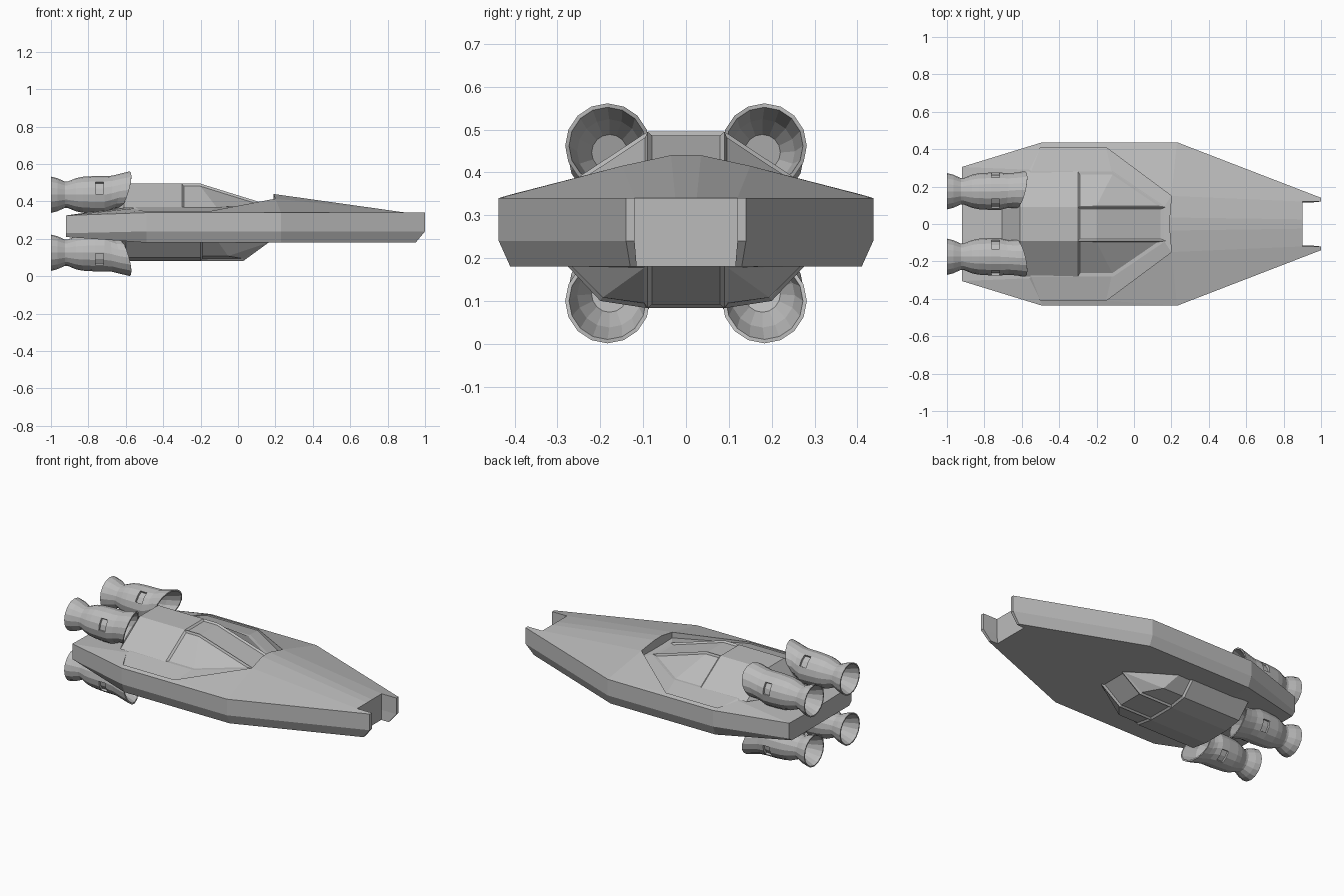
import bpy, bmesh, math

if "Cube" in bpy.data.objects:
    bpy.data.objects.remove(bpy.data.objects["Cube"])

grey = bpy.data.materials.new("hull grey")
grey.diffuse_color = (0.5, 0.5, 0.5, 1)
grey.use_nodes = True
grey.node_tree.nodes["Principled BSDF"].inputs["Base Color"].default_value = grey.diffuse_color


def finish(name, bm):
    me = bpy.data.meshes.new(name)
    bm.to_mesh(me)
    bm.free()
    me.materials.append(grey)
    ob = bpy.data.objects.new(name, me)
    bpy.context.collection.objects.link(ob)
    return ob


def flip(n):
    return n[:-1] if n.endswith("'") else n + "'"


def mirrored_shell(name, pts, faces, windows=()):
    """Half-shell points and faces mirrored in y; window groups become recessed panels."""
    bm = bmesh.new()
    v = {}
    for k, (x, y, z) in pts.items():
        v[k] = bm.verts.new((x, y, z))
        v[k + "'"] = bm.verts.new((x, -y, z))
    done = {}

    def add(names):
        key = frozenset(names)
        if key not in done:
            done[key] = bm.faces.new([v[n] for n in names])
        return done[key]

    def both(text):
        names = text.split()
        return add(names), add([flip(n) for n in names])

    for text in faces:
        both(text)
    groups = []
    for group in windows:
        pairs = [both(t) for t in group]
        left, right = {p[0] for p in pairs}, {p[1] for p in pairs}
        groups += [left] if left == right else [left, right]
    bmesh.ops.recalc_face_normals(bm, faces=bm.faces[:])
    for g in groups:
        bmesh.ops.inset_region(bm, faces=list(g), thickness=0.011, depth=-0.009,
                               use_even_offset=True)
    return finish(name, bm)


# Flat wedge hull with a notched nose and a sunken cabin deck
mirrored_shell("main_hull", {
    "O1": (-.92, .305, .325), "O2": (-.49, .437, .34), "O3": (.23, .437, .34), "O4": (1, .14, .34),
    "M1": (-.92, .305, .23), "M2": (-.49, .437, .24), "M3": (.23, .437, .24), "M4": (1, .14, .24),
    "B1": (-.92, .28, .21), "B2": (-.49, .41, .18), "B3": (.23, .41, .18), "B4": (.95, .13, .18),
    "N1": (.9, .025, .34), "N2": (.9, .12, .34), "N3": (1, .12, .34),
    "U2": (.9, .12, .24), "U3": (1, .12, .24), "V2": (.9, .115, .18), "V4": (.95, .115, .18),
    "P1": (.19, .035, .44), "P2": (.2, .15, .415), "P3": (-.15, .41, .348), "P4": (-.5, .41, .348),
    "D1": (.19, .035, .385), "D2": (.2, .15, .38), "D3": (-.15, .41, .339), "D4": (-.5, .41, .339),
    "C2": (.16, .09, .38), "C3": (-.12, .28, .37), "C4": (-.55, .28, .37),
    "Q": (-.56, .29, .362), "S": (-.71, .08, .355), "T": (-.92, .08, .32),
}, [
    "O1 O2 M2 M1", "O2 O3 M3 M2", "O3 O4 M4 M3",
    "M1 M2 B2 B1", "M2 M3 B3 B2", "M3 M4 B4 B3",
    "O4 N3 U3 M4", "M4 U3 V4 B4", "N3 N2 U2 U3", "U3 U2 V2 V4",
    "N2 N1 N1' N2' U2' U2", "U2 U2' V2' V2",
    "B3 B4 V4 V2 V2' V4' B4' B3'", "B2 B3 B3' B2'", "B1 B2 B2' B1'",
    "O1 T T' O1' M1' M1", "M1 M1' B1' B1",
    "P1 N1 N1' P1'", "P1 P2 N2 N1", "P2 O3 O4 N3 N2", "P2 P3 O3", "P3 P4 O2 O3",
    "P1 P2 D2 D1", "P2 P3 D3 D2", "P3 P4 D4 D3", "P1 P1' D1' D1",
    "D4 C4 C3 D3", "D3 C3 C2 D2", "D1 D2 C2 C2' D2' D1'",
    "P4 Q D4", "Q C4 D4", "O1 O2 P4 Q", "O1 Q S T", "S T T' S'",
    "C4 C3 C2 C2' C3' C4'", "Q C4 C4' Q' S' S",
])

# Upper cabin with recessed canopy panes
mirrored_shell("upper_cabin", {
    "A1": (-.71, .08, .35), "A2": (-.61, .09, .495), "G": (-.3, .09, .495),
    "A3": (-.2, .09, .495), "A4": (.17, .09, .38),
    "E2": (-.61, .28, .365), "H": (-.3, .28, .37), "E3": (-.11, .28, .37),
}, [
    "A1 A2 A2' A1'", "A1 A2 E2", "A2 G H E2", "A2 G G' A2'",
    "A1 E2 H E3 A4 A4' E3' H' E2' A1'",
], [
    ["G A3 E3 H", "A3 A4 E3"],
    ["G A3 A3' G'", "A3 A4 A4' A3'"],
])

# Lower cabin with recessed belly panes
mirrored_shell("lower_cabin", {
    "c0": (-.7, .08, .19), "c1": (-.6, .09, .083), "c2": (-.2, .09, .083),
    "c3": (.03, .09, .083), "c4": (.17, .09, .185),
    "m1": (-.6, .2, .1), "m2": (-.2, .2, .1), "m3": (-.05, .2, .1),
    "e1": (-.6, .28, .185), "e2": (-.2, .28, .185), "e3": (-.1, .28, .185),
}, [
    "c0 c1 c1' c0'", "c0 c1 m1 e1", "c1 c2 m2 m1", "m1 m2 e2 e1", "c1 c2 c2' c1'",
    "c0 e1 e2 e3 c4 c4' e3' e2' e1' c0'",
], [
    ["c2 c3 m3 m2", "m2 m3 e3 e2", "c3 c4 m3", "m3 c4 e3"],
    ["c2 c3 c3' c2'", "c3 c4 c4' c3'"],
])

# Engine profile from inside the bell nozzle to inside the intake:
# x, radius, and how far the ring follows the slanted intake
SIDES = 16
PROFILE = [(-.89, .04, 0), (-.985, .085, 0), (-1, .09, 0), (-1, .097, 0), (-.965, .088, 0),
           (-.925, .07, 0), (-.912, .07, 0), (-.865, .089, 0), (-.83, .096, 0), (-.765, .1, 0),
           (-.715, .1, 0), (-.67, .094, .3), (-.62, .094, .75), (-.57, .099, 1),
           (-.57, .09, 1), (-.66, .075, .5), (-.72, .042, .4)]


def engine(name, sy, sz):
    bm = bmesh.new()
    rings = []
    for x, r, s in PROFILE:
        ring = []
        for i in range(SIDES):
            a = 2 * math.pi * i / SIDES
            slant = -.035 * s * (1 - math.cos(a - math.radians(50)))
            y = .175 + .008 * s + r * math.cos(a)
            z = .436 + .026 * s + r * math.sin(a)
            ring.append(bm.verts.new((x + slant, sy * y, z if sz > 0 else .562 - z)))
        rings.append(ring)
    bands = []
    for p, q in zip(rings, rings[1:]):
        bands.append([bm.faces.new((p[i], p[(i + 1) % SIDES], q[(i + 1) % SIDES], q[i]))
                      for i in range(SIDES)])
    bm.faces.new(rings[0])
    bm.faces.new(rings[-1])
    bmesh.ops.recalc_face_normals(bm, faces=bm.faces[:])
    # Sunken slots on the outer and inner shoulders
    for first in (0, 5):
        bmesh.ops.inset_region(bm, faces=bands[9][first:first + 2], thickness=0.003,
                               depth=0, use_even_offset=True)
        bmesh.ops.inset_region(bm, faces=bands[9][first:first + 2], thickness=0.001,
                               depth=-0.012, use_even_offset=True)
    return finish(name, bm)


for level, sz in (("upper", 1), ("lower", -1)):
    for side, sy in (("left", 1), ("right", -1)):
        engine(f"{level}_{side}_engine", sy, sz)
